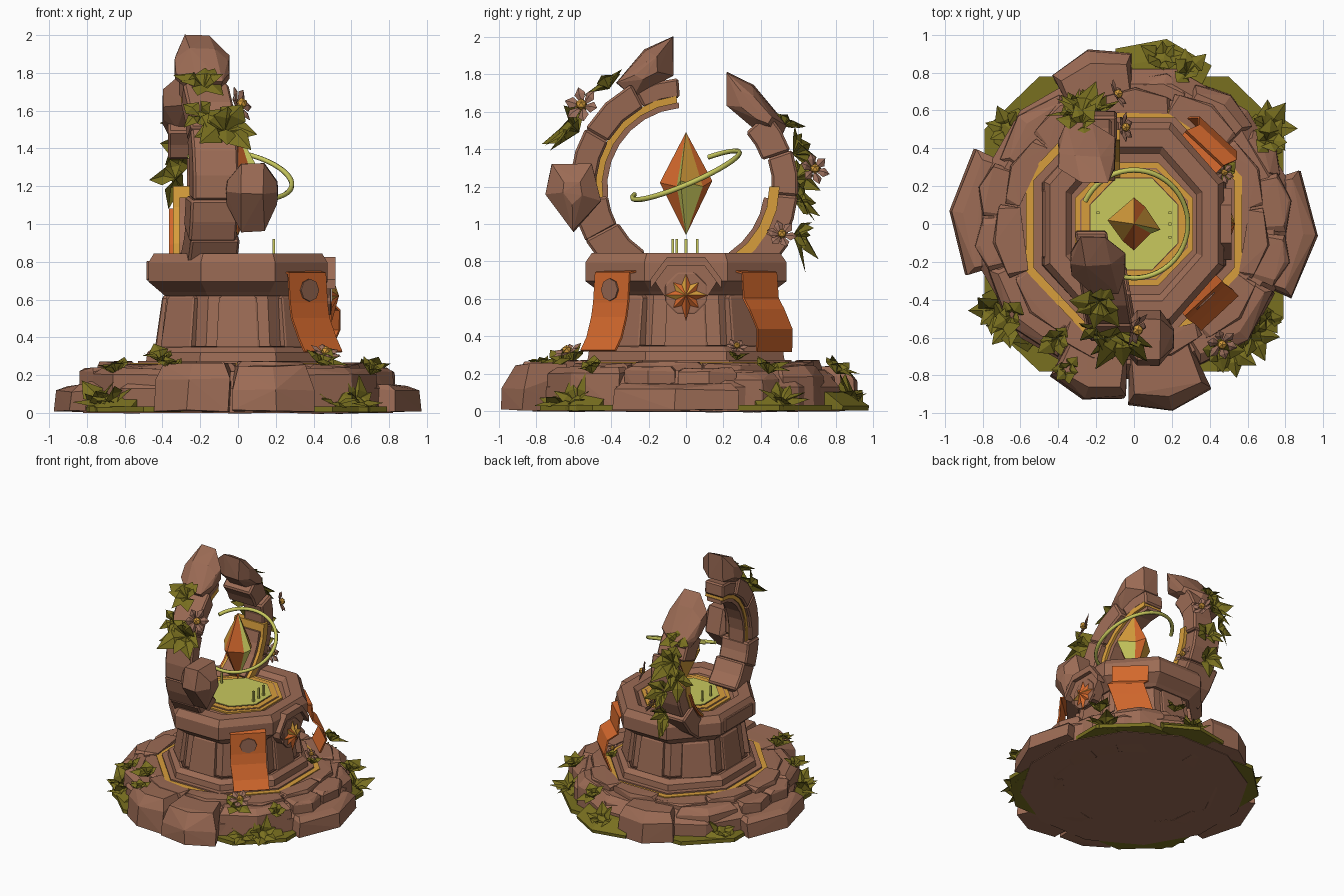
import bpy, bmesh, math, random
from mathutils import Vector

if "Cube" in bpy.data.objects:
    bpy.data.objects.remove(bpy.data.objects["Cube"])
random.seed(4)
V = Vector
COLORS = dict(stone=(.33, .147, .09), moss=(.19, .16, .014), orange=(.66, .14, .026),
              gold=(.68, .34, .045), glow=(.58, .58, .11), petal=(.33, .16, .108), seam=(.11, .045, .028))
MATS = {}
for n, c in COLORS.items():
    MATS[n] = bpy.data.materials.new(n)
    MATS[n].diffuse_color = (*c, 1)


def finish(name, bm, *mats, bevel=0):
    me = bpy.data.meshes.new(name)
    bm.to_mesh(me)
    bm.free()
    ob = bpy.data.objects.new(name, me)
    bpy.context.collection.objects.link(ob)
    for m in mats:
        me.materials.append(MATS[m])
    if bevel:
        b = ob.modifiers.new("bevel", "BEVEL")
        b.width, b.segments, b.limit_method, b.angle_limit = bevel, 1, 'ANGLE', .6
    return ob


def hull(name, pts, mat="stone", jit=0, bevel=0):
    bm = bmesh.new()
    for p in pts:
        bm.verts.new(V(p) + V([random.uniform(-jit, jit) for _ in range(3)]))
    r = bmesh.ops.convex_hull(bm, input=bm.verts)
    bmesh.ops.delete(bm, geom=list({v for v in r["geom_interior"] + r["geom_unused"]
                                    if isinstance(v, bmesh.types.BMVert)}), context='VERTS')
    return finish(name, bm, mat, bevel=bevel)


def lathe(name, prof, mat="stone", n=8, sy=1.12):
    """n-sided solid from (apothem, z) rows, flat sides on the axes"""
    bm = bmesh.new()
    rings = []
    for r, z in prof:
        r /= math.cos(math.pi / n)
        rings.append([bm.verts.new((r * math.cos((k + .5) * math.tau / n),
                                    sy * r * math.sin((k + .5) * math.tau / n), z)) for k in range(n)])
    for a, b in zip(rings, rings[1:]):
        for k in range(n):
            bm.faces.new((a[k], a[(k + 1) % n], b[(k + 1) % n], b[k]))
    bm.faces.new(rings[0][::-1])
    bm.faces.new(rings[-1])
    return finish(name, bm, mat)


def polar(r, deg, z):
    return V((r * math.cos(math.radians(deg)), r * math.sin(math.radians(deg)), z))


def wedge(name, a0, a1, ri, ro, h, edge, top=.92, jit=.006):
    """boulder filling a slice of the round base"""
    m = (a0 + a1) / 2
    pts = [polar(ri, a, z) for a in (a0, a1) for z in (0, h)]
    for a, k in ((a0, .95), (m, 1), (a1, .95)):
        pts += [polar(ro * k, a, 0.01), polar(ro * k * .99, a, edge)]
    pts += [polar(ro * top * k, a, h) for a, k in ((a0 + 2, .97), (m, 1), (a1 - 2, .97))]
    hull(name, pts, jit=jit)


# round base: floor, low outer boulders, upper boulders and an inner ring of slabs
lathe("base_floor", [(.82, 0), (.82, .13), (.74, .22)], n=12, sy=1)
for a0, a1, ro, h, e in [(-25, 18, .97, .145, .115), (19, 38, .86, .21, .17), (40, 66, .86, .24, .19),
                         (67, 89, .82, .22, .18), (91, 119, .95, .24, .17), (120, 154, .84, .235, .19),
                         (155, 197, .98, .145, .115), (198, 240, .86, .235, .20), (241, 267, .97, .26, .18),
                         (268, 295, 1.01, .25, .12), (295, 334, .87, .235, .20)]:
    wedge("base_boulder", a0, a1, .55, ro, h, e)
for a0, a1, h in ((-24, -4, .235), (-3, 20, .228), (156, 177, .23), (178, 198, .237)):
    wedge("upper_boulder", a0, a1, .55, .85, h, h - .02, .965)
for k in range(11):
    a = k * 360 / 11 + 8
    wedge("floor_slab", a, a + 31.8, .61, .73 + .03 * (k % 2), .256 + .008 * (k % 3), .245, .975, .003)

# stepped pedestal
lathe("gold_floor_ring", [(.57, .2), (.57, .264)], "gold", sy=1.06)
lathe("floor_border", [(.615, .2), (.615, .256)], sy=1.06)
lathe("floor_ring_inner", [(.53, .2), (.53, .275)], sy=1.06)
lathe("pedestal_step", [(.49, .25), (.48, .32), (.445, .35)], sy=1.08)
lathe("pedestal_body", [(.41, .33), (.375, .65)], sy=1.1)
lathe("pedestal_seam", [(.425, .33), (.425, .355)], "seam", sy=1.1)
lathe("pedestal_cap", [(.39, .62), (.41, .64), (.475, .695), (.475, .795), (.445, .845),
                       (.36, .845), (.33, .812)], sy=1.13)
hull("left_cap_block", [(x, y, z) for x in (-.485, -.4) for y in (-.19, .19) for z in (.7, .805)], bevel=.015)
for k in range(8):
    c, s = math.cos(k * math.pi / 4), math.sin(k * math.pi / 4)
    pts = []
    for z, d, w in ((.34, .44, .115), (.62, .40, .10)):
        d *= 1 + .1 * abs(s)
        pts += [(q * c - t * s, q * s + t * c, z) for q in (d - .1, d) for t in (-w, w)]
    hull("pedestal_panel", pts, bevel=.012)

# basin rings and glowing pool with little posts
for name, r, z, m in (("basin_rim", .312, .824, "gold"), ("basin_groove", .285, .827, "stone"),
                      ("basin_band", .277, .83, "gold"), ("basin_seam", .236, .832, "seam"),
                      ("pool", .231, .836, "glow")):
    lathe(name, [(r, .80), (r, z)], m, sy=1.04)
for x, y in ((.19, -.07), (.19, 0), (.19, .06), (-.19, .06), (-.19, -.05)):
    hull("pool_post", [(x + i, y + j, z) for i in (-.007, .007) for j in (-.007, .007) for z in (.82, .92)], "glow")


# broken arch near the side plane; shear lets the front arm lean left as it comes back
def arch(name, a0, a1, ri, ro, x0, x1, mat="stone", bevel=.012, shear=0):
    bm = bmesh.new()
    n = max(1, round((a1 - a0) / 14))
    rows = []
    for i in range(n + 1):
        d = polar(1, a0 + (a1 - a0) * i / n, 0)
        rows.append([bm.verts.new((x + shear * r * d.x, r * d.x, 1.2 + r * d.y))
                     for x, r in ((x0, ri), (x1, ri), (x1, ro), (x0, ro))])
    for a, b in zip(rows, rows[1:]):
        for k in range(4):
            bm.faces.new((a[k], a[(k + 1) % 4], b[(k + 1) % 4], b[k]))
    bm.faces.new(rows[0])
    bm.faces.new(rows[-1])
    bmesh.ops.recalc_face_normals(bm, faces=bm.faces)
    finish(name, bm, mat, bevel=bevel)


for a0, a1, ri, ro, x0, x1 in ((94, 118, .475, .58, -.32, -.15), (118, 150, .48, .62, -.34, -.10),
                               (150, 187, .48, .62, -.34, -.10), (187, 209, .42, .61, -.35, -.10),
                               (208, 238, .41, .61, -.34, -.08)):
    arch("front_arch_stone", a0, a1, ri, ro, x0, x1, shear=-.17)
for a0, a1, ri, ro, x0, x1 in ((301, 331, .475, .63, -.36, -.08), (331, 355, .475, .60, -.34, -.10),
                               (355, 379, .46, .60, -.27, -.09), (379, 402, .43, .59, -.37, -.12)):
    arch("back_arch_stone", a0, a1, ri, ro, x0, x1)
arch("front_gold_inlay", 96, 190, .448, .486, -.31, -.15, "gold", 0, -.17)
arch("front_inner_lining", 95, 188, .42, .45, -.30, -.17, "stone", 0, -.17)
arch("back_gold_inlay", 303, 360, .445, .50, -.345, -.075, "gold", 0)
arch("back_inner_lining", 303, 352, .42, .447, -.31, -.10, "stone", 0)
arch("back_orange_trim", 304, 345, .46, .474, -.365, -.34, "orange", 0)


# angular boulders on the arch, given as side outlines swept in x
def side_boulder(name, outline, x0, x1, k=.5, shear=0):
    cy = sum(p[0] for p in outline) / len(outline)
    cz = sum(p[1] for p in outline) / len(outline)
    w = (x1 - x0) * .27
    pts = [(x + shear * (y - cy), y, z) for y, z in outline for x in (x0 + w, x1 - w)]
    pts += [(x, cy + (y - cy) * k, cz + (z - cz) * k) for y, z in outline for x in (x0, x1)]
    hull(name, pts, jit=.006)


side_boulder("front_top_boulder", [(-.37, 1.75), (-.22, 1.93), (-.07, 2.0), (-.07, 1.79), (-.28, 1.68)],
             -.33, -.05, .4, -.25)
side_boulder("back_top_boulder", [(.22, 1.81), (.36, 1.74), (.54, 1.53), (.5, 1.45), (.37, 1.5), (.22, 1.63)],
             -.4, -.1, .5, -.25)
side_boulder("front_side_boulder", [(-.75, 1.16), (-.72, 1.32), (-.5, 1.32), (-.46, 1.12), (-.6, .96)], -.06, .21, .35)

# floating crystal, facets coloured in turn
bm = bmesh.new()
ring = [bm.verts.new(p) for p in ((.14, -.03, 1.23), (.06, .09, 1.2), (0, .14, 1.23), (-.14, .02, 1.22),
                                  (-.06, -.09, 1.2), (0, -.14, 1.22), (.09, -.05, 1.2))]
for z, facets in ((1.49, (1, 0, 1, 1, 0, 0, 2)), (.94, (2, 0, 1, 1, 0, 0, 2))):
    tip = bm.verts.new((0, 0, z))
    for k in range(7):
        bm.faces.new((ring[k], ring[(k + 1) % 7], tip)).material_index = facets[k]
bmesh.ops.recalc_face_normals(bm, faces=bm.faces)
finish("crystal", bm, "orange", "gold", "glow")

# tilted broken halo
cu = bpy.data.curves.new("halo", 'CURVE')
cu.dimensions, cu.bevel_depth, cu.bevel_resolution, cu.use_fill_caps = '3D', .014, 1, True
sp = cu.splines.new('POLY')
sp.points.add(36)
for i, p in enumerate(sp.points):
    q = polar(.285, 155 - 260 * i / 36, 0)
    p.co = (q.x, q.y, 1.26 + .42 * q.y - .18 * q.x, 1)
cu.materials.append(MATS["glow"])
bpy.context.collection.objects.link(bpy.data.objects.new("halo", cu))

# star emblem with stone frame on the right side
hull("emblem_backing", [(x, y, z) for x in (.4, .485) for y, z in
                        ((-.17, .70), (-.1, .81), (.1, .81), (.17, .70), (.08, .56), (-.08, .56))])
for p, q in (((-.19, .69), (-.1, .81)), ((-.1, .81), (.1, .81)), ((.1, .81), (.19, .69))):
    hull("emblem_frame", [(x, y, z + d) for x in (.45, .515) for y, z in (p, q) for d in (-.035, .015)])
hull("emblem_plate", [(x, .12 * math.cos(a), .63 + .12 * math.sin(a)) for x in (.47, .493)
                      for a in [(k + .5) * math.pi / 4 for k in range(8)]], "stone", bevel=.008)
bm = bmesh.new()
c = bm.verts.new((.535, 0, .62))
star = []
for k in range(16):
    a = k * math.pi / 8
    r = (.115 + .025 * (k == 12)) if k % 4 == 0 else .095 if k % 2 == 0 else .06
    star.append(bm.verts.new((.496, r * math.cos(a), .62 + r * math.sin(a))))
for k in range(16):
    bm.faces.new((c, star[k], star[(k + 1) % 16])).material_index = int(k % 2 == 0 and k < 9)
finish("emblem_star", bm, "orange", "gold")


# hanging cloths on the right corners
def cloth(deg, path):
    bm = bmesh.new()
    side = V((-math.sin(math.radians(deg)), math.cos(math.radians(deg)), 0))
    rows = [[bm.verts.new(polar(r, deg, z) + side * t) for t in (-.135 + sk, .0 + sk, .135 + sk)]
            for r, z, sk in path]
    for a, b in zip(rows, rows[1:]):
        for k in (0, 1):
            bm.faces.new((a[k], a[k + 1], b[k + 1], b[k]))
    ob = finish("cloth", bm, "orange")
    ob.modifiers.new("thick", 'SOLIDIFY').thickness = .012
    return side


side = cloth(-47, [(.44, .75, 0), (.53, .735, 0), (.54, .58, 0), (.555, .5, 0), (.60, .39, .01), (.645, .32, .01)])
cloth(47, [(.44, .75, 0), (.53, .735, 0), (.54, .6, 0), (.61, .54, -.03), (.64, .44, .0), (.60, .32, .04)])
# worn spot on the front cloth
o = polar(.551, -47, .65)
hull("cloth_spot", [o + side * .065 * math.cos(a) + V((0, 0, .06 * math.sin(a))) + polar(e, -47, 0)
                    for a in [k * math.pi / 4 for k in range(8)] for e in (0, .009)])


# leaves and flowers
def spray(name, loc, axis, n, size, mat, rise=.35, width=.34, droop=.25):
    bm = bmesh.new()
    axis, loc = V(axis).normalized(), V(loc)
    u = axis.orthogonal().normalized()
    w = axis.cross(u)
    flower = mat == "petal"
    for k in range(n):
        a = math.tau * k / n + (0 if flower else random.uniform(-.3, .3))
        L = size * (1 if flower else random.uniform(.8, 1.2))
        out = u * math.cos(a) + w * math.sin(a)
        d = (out + axis * rise * (1 if flower else random.uniform(.4, 1.7))).normalized()
        s = d.cross(axis).normalized()
        up = s.cross(d)
        g = V((0, 0, -droop * L))
        m = .65 if flower else .45
        v = [bm.verts.new(p) for p in (loc, loc + d * L * m + s * L * width, loc + d * L + g,
                                       loc + d * L * m - s * L * width, loc + d * L * m + up * L * .12)]
        for i in range(4):
            bm.faces.new((v[i], v[(i + 1) % 4], v[4]))
    finish(name, bm, mat)
    if flower:
        bm = bmesh.new()
        bmesh.ops.create_icosphere(bm, subdivisions=1, radius=size * .3)
        bmesh.ops.translate(bm, vec=loc + axis * size * .22, verts=bm.verts)
        finish("flower_centre", bm, "gold")


for loc, axis, n, s in (((-.18, -.41, 1.72), (0, -.5, 1), 7, .19), ((-.07, -.57, 1.49), (.1, -1, .6), 8, .21),
                        ((-.2, -.55, 1.57), (-.4, -1, .6), 4, .13), ((-.28, .57, 1.37), (-.1, 1, .6), 7, .19),
                        ((-.28, .52, 1.52), (0, .8, 1), 5, .13), ((-.22, .58, 1.12), (.1, 1, .2), 6, .15),
                        ((-.22, .57, .94), (.1, 1, 0), 6, .15), ((-.33, .58, 1.24), (-.7, 1, .2), 5, .14)):
    spray("vine_leaves", loc, axis, n, s, "moss", rise=.85)
for x, y, z, s in ((-.4, -.60, .26, .15), (.44, -.66, .25, .13), (.48, .27, .27, .09), (.70, -.5, .2, .13),
                   (-.64, -.48, .2, .14), (-.35, -.76, .23, .12), (.70, .44, .2, .15), (.28, .8, .2, .13)):
    spray("ground_leaves", (x, y, z), (x * .4, y * .4, 1), 6, s, "moss", rise=1.1)
for a, r in ((219, .84), (143, .82), (36, .86), (-43, .85), (80, .87), (-52, .84), (212, .85)):
    spray("low_leaves", polar(r, a, .04), polar(.5, a, 1), 6, .16, "moss", rise=.9, droop=.05)
for loc, axis, s in (((0, -.55, 1.63), (1, -.5, .4), .105), ((-.1, .68, 1.29), (1, .5, .3), .09),
                     ((-.06, .51, .94), (1, .1, .5), .085), ((.46, -.63, .31), (.3, -.4, 1), .09),
                     ((.47, .27, .34), (.7, .2, 1), .065)):
    spray("flower", loc, axis, 6, s, "petal", rise=.25, width=.3, droop=0)

# mossy ground showing between the boulders
hull("moss_ground", [(x * i, y * j, z) for x, y in ((.79, .5), (.5, .78)) for i in (-1, 1) for j in (-1, 1)
                     for z in (.004, .035)], "moss")
for a0, a1, r in ((205, 230, .94), (135, 150, .92), (26, 42, .93), (-52, -32, .93), (64, 96, .99)):
    m = (a0 + a1) / 2
    hull("moss_skirt", [polar(q, a, z) for a, k in ((a0, .94), (m, 1), (a1, .94))
                        for q, z in ((.7, .004), (r * k, .004), (r * k, .03), (r * k * .9, .1), (.7, .13))],
         "moss", jit=.003)

for m in bpy.data.materials:
    if m.users and not m.is_grease_pencil:
        m.use_nodes = True
        m.node_tree.nodes["Principled BSDF"].inputs["Base Color"].default_value = m.diffuse_color
